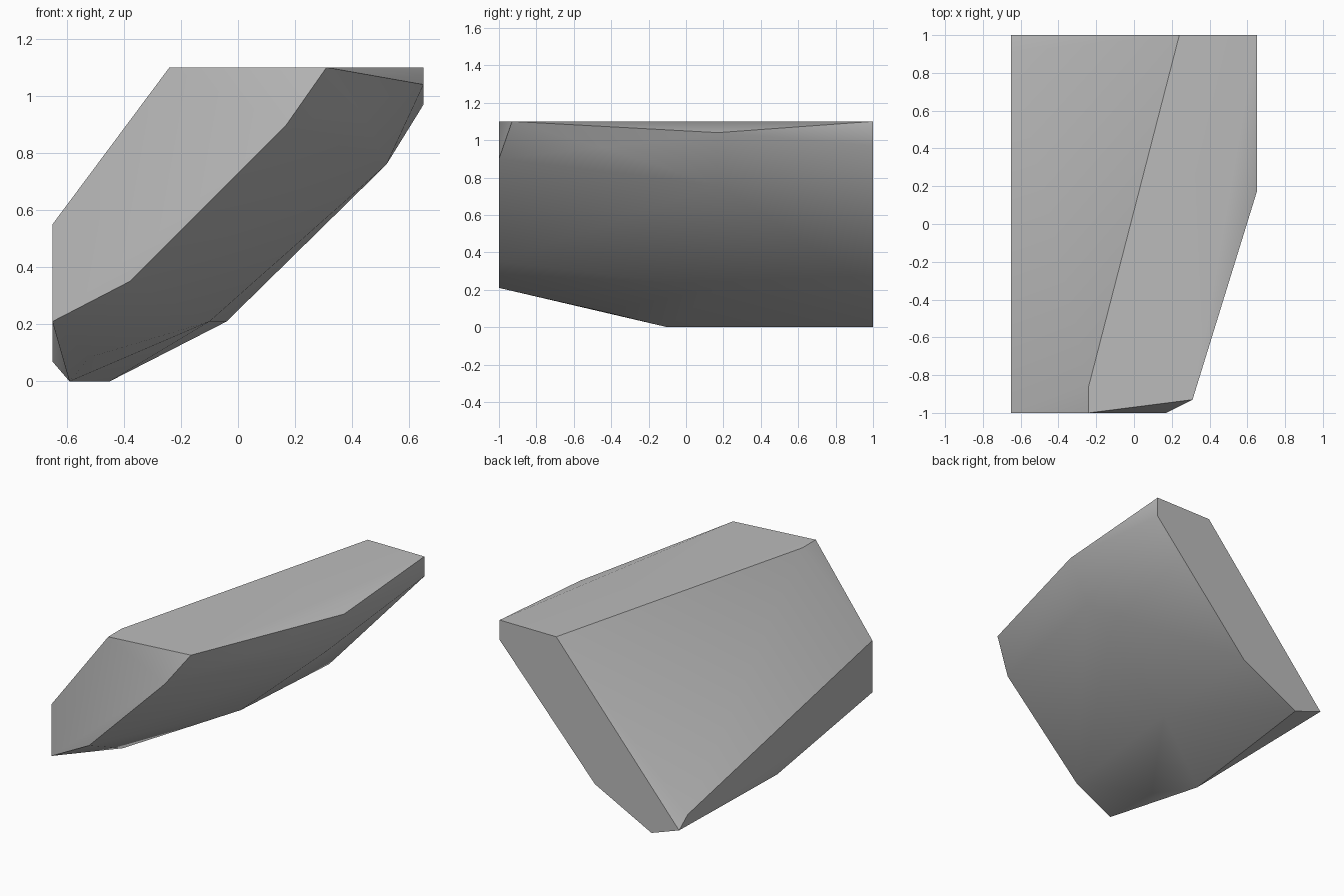
import bpy
import bmesh
from math import radians

# Remove the default object
default_object = bpy.data.objects.get("Cube")
if default_object:
    bpy.data.objects.remove(default_object, do_unlink=True)

# Single stone colour
stone_grey = bpy.data.materials.new("stone_grey")
stone_grey.use_nodes = True
colour = (0.5, 0.5, 0.5, 1)
stone_grey.diffuse_color = colour
stone_grey.node_tree.nodes["Principled BSDF"].inputs["Base Color"].default_value = colour

# Cross-sections of the chipped rock as (x, z), keyed by their y position
front_section = [(-.65, .21), (-.65, .55), (-.24, 1.1), (.17, .9), (-.38, .35)]
middle_section = [(-.1, .21), (.52, .76), (.65, 1.04)]
back_section = [(-.65, .07), (-.45, 0), (-.04, .21), (.65, .97), (.65, 1.1), (.24, 1.1)]
sections = {-1: front_section, .17: middle_section, 1: back_section}
corners = [(x, y, z) for y, section in sections.items() for x, z in section]

# Single chipped corners between the sections
corners += [
    (.31, -.93, 1.1), (-.24, -.86, 1.1),    # top rim
    (-.59, -.1, 0), (-.52, -.45, .085),     # underside
    (-.65, .91, .14), (.42, -.45, .96),     # left and right flanks
]

# Wrap the corners in a convex rock
bm = bmesh.new()
for corner in corners:
    bm.verts.new(corner)
hull = bmesh.ops.convex_hull(bm, input=bm.verts[:])
loose = set(hull["geom_interior"] + hull["geom_unused"])
bmesh.ops.delete(bm, geom=[g for g in loose if isinstance(g, bmesh.types.BMVert)], context="VERTS")
bmesh.ops.dissolve_limit(bm, angle_limit=radians(.5), verts=bm.verts[:], edges=bm.edges[:])
bmesh.ops.recalc_face_normals(bm, faces=bm.faces[:])

mesh = bpy.data.meshes.new("rock")
bm.to_mesh(mesh)
bm.free()
mesh.materials.append(stone_grey)
rock = bpy.data.objects.new("rock", mesh)
bpy.context.collection.objects.link(rock)

# Soft facets with crisp main edges
bpy.ops.object.select_all(action="DESELECT")
rock.select_set(True)
bpy.context.view_layer.objects.active = rock
bpy.ops.object.shade_smooth_by_angle(angle=radians(30))
